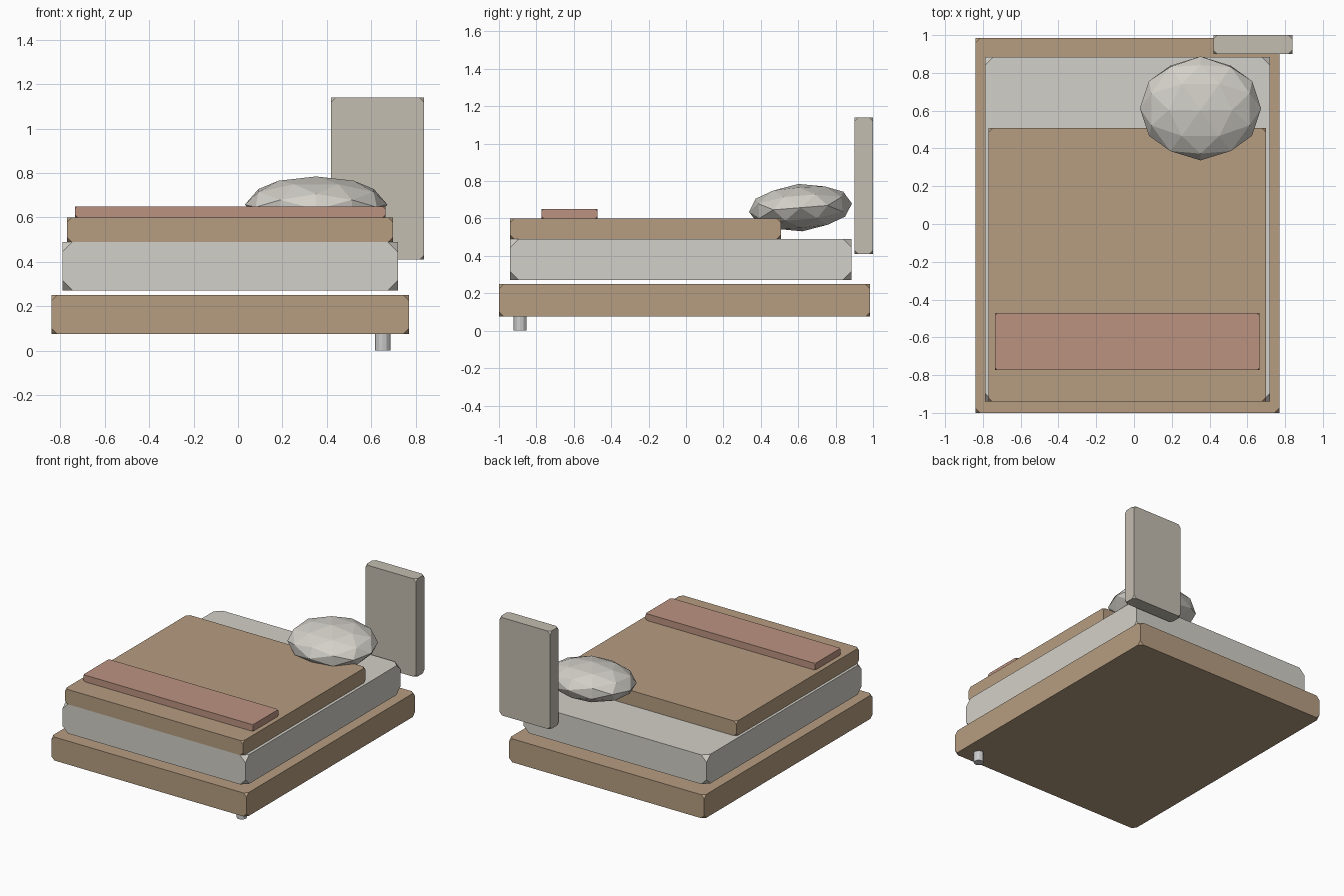
import bpy, bmesh, math
from mathutils import Vector, Matrix

if "Cube" in bpy.data.objects:
    bpy.data.objects.remove(bpy.data.objects["Cube"])


def material(name, rgb):
    m = bpy.data.materials.new(name)
    m.diffuse_color = (*rgb, 1)
    m.use_nodes = True
    m.node_tree.nodes["Principled BSDF"].inputs["Base Color"].default_value = m.diffuse_color
    return m


wood = material("tan", (0.47, 0.34, 0.22))
rose = material("rose", (0.50, 0.29, 0.22))
linen = material("linen", (0.65, 0.63, 0.58))
stone = material("stone", (0.55, 0.51, 0.44))


def finish(name, bm, mat=None):
    bmesh.ops.recalc_face_normals(bm, faces=bm.faces[:])
    me = bpy.data.meshes.new(name)
    bm.to_mesh(me)
    bm.free()
    ob = bpy.data.objects.new(name, me)
    bpy.context.collection.objects.link(ob)
    if mat:
        me.materials.append(mat)
    return ob


def box(name, x, y, z, cut, mat):
    """Box given by its ranges, with the eight corners clipped."""
    bm = bmesh.new()
    bmesh.ops.create_cube(bm, size=1)
    for v in bm.verts:
        v.co = Vector([(a + b) / 2 + c * (b - a) for (a, b), c in zip((x, y, z), v.co)])
    ob = finish(name, bm, mat)
    bev = ob.modifiers.new("clipped_corners", 'BEVEL')
    bev.affect = 'VERTICES'
    bev.width = cut
    bev.segments = 1
    return ob


# Stacked slabs, from the base up
box("bed_frame", (-0.84, 0.77), (-1.0, 0.985), (0.075, 0.25), 0.026, wood)
box("mattress", (-0.79, 0.72), (-0.94, 0.885), (0.272, 0.49), 0.045, linen)
box("blanket", (-0.77, 0.698), (-0.94, 0.507), (0.49, 0.60), 0.021, wood)
box("throw", (-0.735, 0.664), (-0.773, -0.472), (0.60, 0.65), 0.012, rose)

# Headboard panel
box("headboard", (0.42, 0.838), (0.90, 1.0), (0.41, 1.14), 0.021, stone)

# Single short leg
bm = bmesh.new()
bmesh.ops.create_cone(bm, cap_ends=True, segments=12, radius1=0.035, radius2=0.035,
                      depth=0.077, matrix=Matrix.Translation((0.652, -0.887, 0.0385)))
finish("leg", bm)

# Pillow: flattened faceted ball, an icosahedron split once, tilted slightly
g = (1 + math.sqrt(5)) / 2
ico = []
for s in (-1, 1):
    for t in (-g, g):
        ico += [Vector((s, 0, t)), Vector((0, t, s)), Vector((t, s, 0))]
points = ico + [(a + b) / 2 for i, a in enumerate(ico) for b in ico[:i]
                if (a - b).length < 2.1]
bm = bmesh.new()
for p in points:
    bm.verts.new(p.normalized())
bmesh.ops.convex_hull(bm, input=bm.verts[:])
bm.transform(Matrix.Translation((0.352, 0.612, 0.658))
             @ Matrix.Rotation(0.08, 4, 'X')
             @ Matrix.Diagonal((0.321, 0.276, 0.127, 1)))
finish("pillow", bm, linen)
